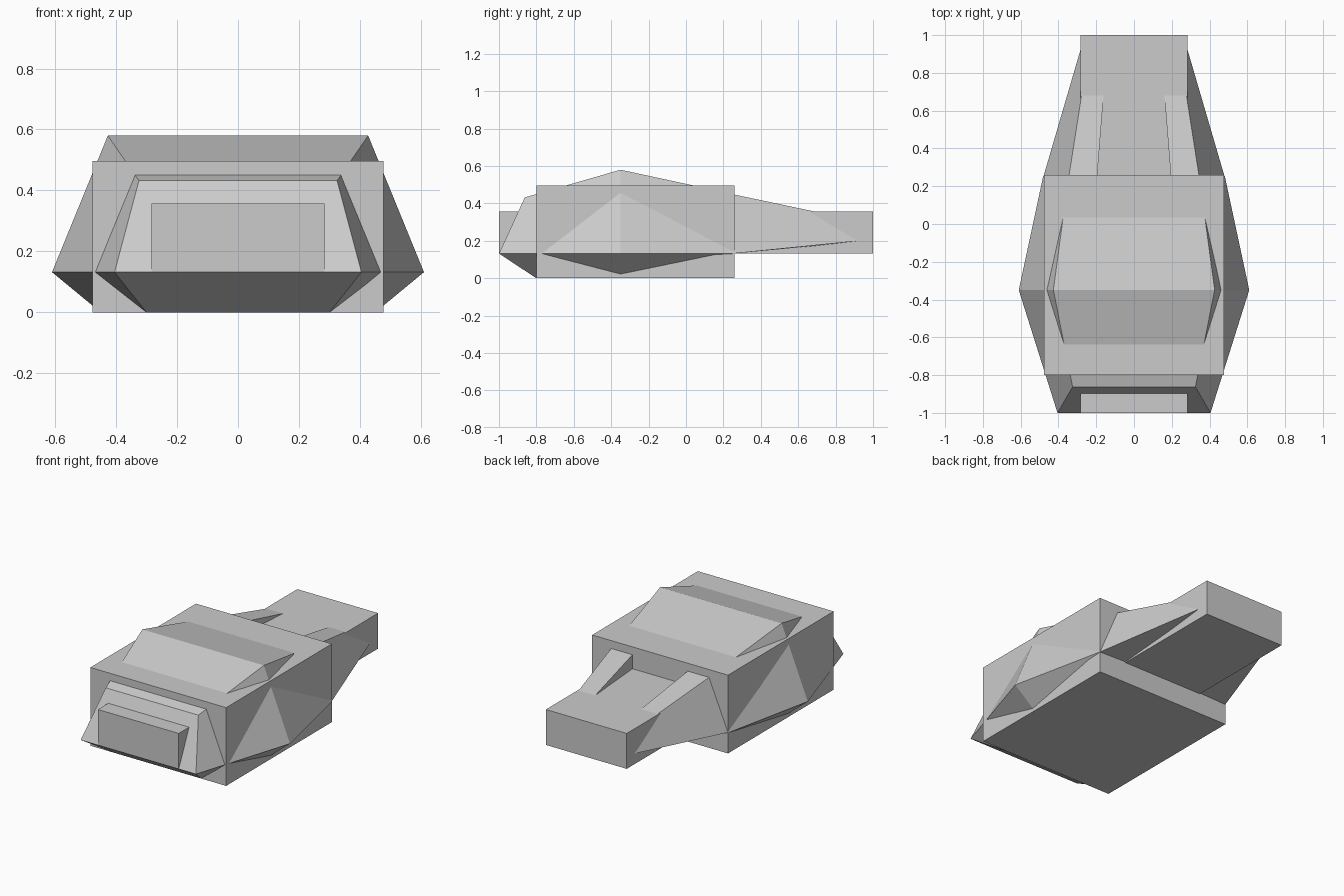
import bpy, bmesh

if "Cube" in bpy.data.objects:
    bpy.data.objects.remove(bpy.data.objects["Cube"])


def make_object(name, bm):
    bmesh.ops.remove_doubles(bm, verts=bm.verts, dist=1e-5)
    bmesh.ops.recalc_face_normals(bm, faces=bm.faces)
    mesh = bpy.data.meshes.new(name)
    bm.to_mesh(mesh)
    bm.free()
    obj = bpy.data.objects.new(name, mesh)
    bpy.context.collection.objects.link(obj)
    return obj


def box(name, half_width, y0, y1, z0, z1):
    bm = bmesh.new()
    bmesh.ops.create_cube(bm, size=1)
    for v in bm.verts:
        v.co.x *= 2 * half_width
        v.co.y = y1 if v.co.y > 0 else y0
        v.co.z = z1 if v.co.z > 0 else z0
    return make_object(name, bm)


def loft(name, rings):
    """Skin matching closed rings of points and cap both ends."""
    bm = bmesh.new()
    loops = [[bm.verts.new(p) for p in ring] for ring in rings]
    n = len(loops[0])
    for a, b in zip(loops, loops[1:]):
        for i in range(n):
            j = (i + 1) % n
            bm.faces.new((a[i], a[j], b[j], b[i]))
    bm.faces.new(loops[0])
    bm.faces.new(loops[-1])
    bmesh.ops.dissolve_degenerate(bm, dist=1e-5, edges=bm.edges)
    return make_object(name, bm)


def symmetric(top, ridge, bottom):
    """Six-sided section from three right-hand points."""
    right = [top, ridge, bottom]
    return right + [(-x, y, z) for x, y, z in reversed(right)]


# Central block and full-length core
box("main_block", 0.477, -0.80, 0.26, 0.0, 0.497)
box("long_core", 0.284, -1.0, 1.0, 0.133, 0.358)

# Faceted hull: sloped nose, wide waist, narrower rear shoulder
chin, nose_ridge = (0.30, -0.80, 0.0), (0.405, -1.0, 0.132)
waist_bottom = (0.45, -0.35, 0.0)
bm_hull = loft("faceted_hull", [
    symmetric((0.325, -0.862, 0.432), nose_ridge, chin),
    symmetric((0.427, -0.35, 0.58), (0.61, -0.35, 0.132), waist_bottom),
    symmetric((0.345, 0.257, 0.449), (0.48, 0.257, 0.132), (0.45, 0.257, 0.125)),
])
# Split the nose cap along its lower ridge
bm = bmesh.new()
bm.from_mesh(bm_hull.data)
ends = [v for v in bm.verts if abs(v.co.y + 1.0) < 1e-4]
bmesh.ops.connect_verts(bm, verts=ends)
bmesh.ops.recalc_face_normals(bm, faces=bm.faces)
bm.to_mesh(bm_hull.data)
bm.free()

# Tapered rear rails, one each side
for side, label in ((1, "right"), (-1, "left")):
    front = [(0.195, 0.449), (0.345, 0.449), (0.48, 0.132), (0.195, 0.14)]
    back = [(0.137, 0.294), (0.23, 0.294), (0.265, 0.206), (0.137, 0.20)]
    loft(label + "_rear_rail", [
        [(side * x, 0.25, z) for x, z in front],
        [(side * x, 0.985, z) for x, z in back],
    ])
